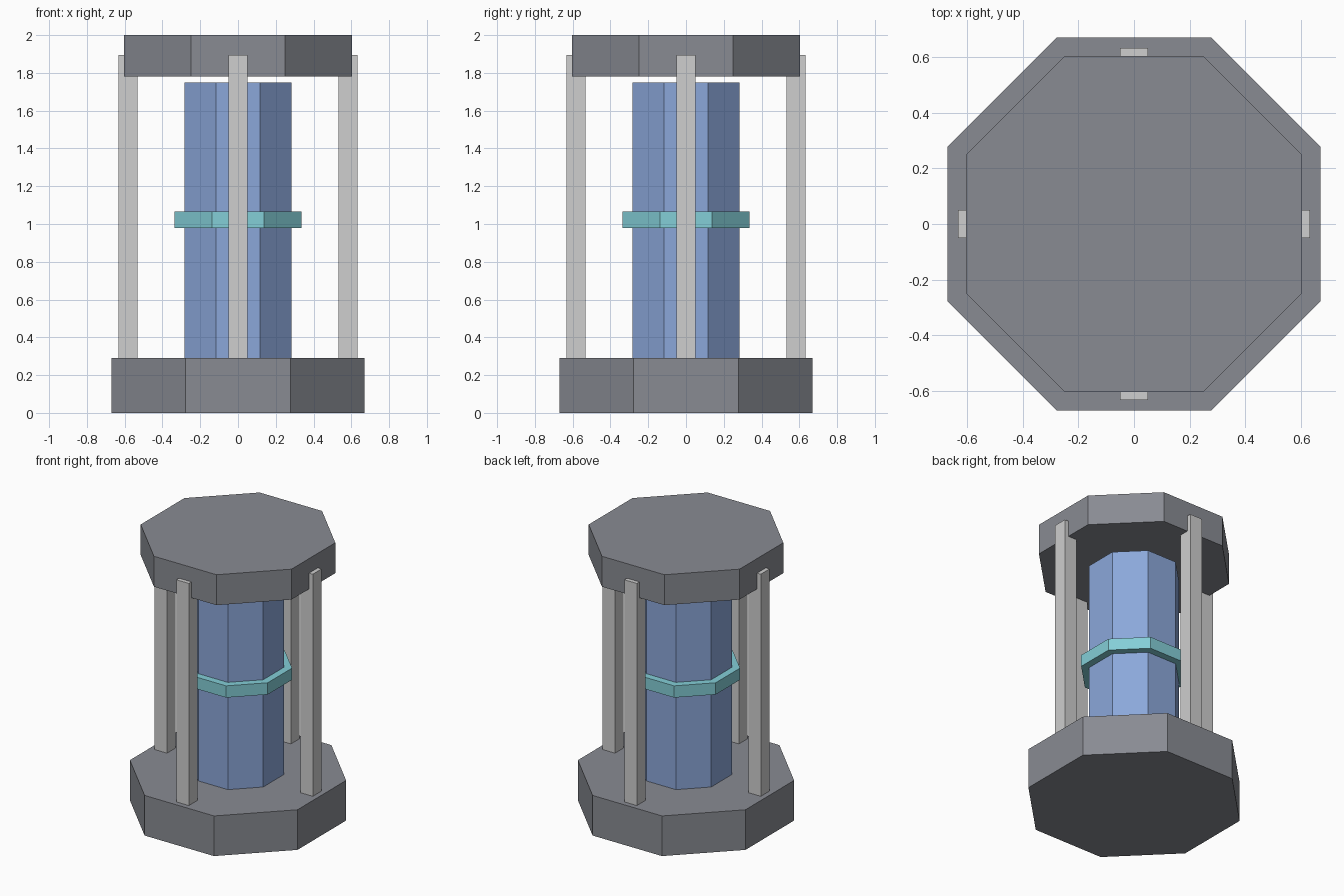
import bpy
import bmesh
from math import pi, cos
from mathutils import Matrix

cube = bpy.data.objects.get("Cube")
if cube:
    bpy.data.objects.remove(cube, do_unlink=True)


def material(name, r, g, b):
    mat = bpy.data.materials.new(name)
    mat.use_nodes = True
    mat.diffuse_color = (r, g, b, 1)
    mat.node_tree.nodes["Principled BSDF"].inputs["Base Color"].default_value = (r, g, b, 1)
    return mat


def add_object(name, bm, mat):
    mesh = bpy.data.meshes.new(name)
    bmesh.ops.recalc_face_normals(bm, faces=bm.faces)
    bm.to_mesh(mesh)
    bm.free()
    mesh.materials.append(mat)
    obj = bpy.data.objects.new(name, mesh)
    bpy.context.collection.objects.link(obj)
    return obj


def octagon(name, apothem, bottom, top, mat):
    """Eight-sided prism with a flat side facing the front."""
    bm = bmesh.new()
    radius = apothem / cos(pi / 8)
    place = Matrix.Translation((0, 0, (bottom + top) / 2)) @ Matrix.Rotation(pi / 8, 4, "Z")
    bmesh.ops.create_cone(bm, cap_ends=True, segments=8, radius1=radius,
                          radius2=radius, depth=top - bottom, matrix=place)
    return add_object(name, bm, mat)


def post(name, angle, distance, width, bottom, top, mat):
    bm = bmesh.new()
    place = (Matrix.Rotation(angle, 4, "Z")
             @ Matrix.Translation((distance, 0, (bottom + top) / 2))
             @ Matrix.Diagonal((width, width, top - bottom, 1)))
    bmesh.ops.create_cube(bm, size=1, matrix=place)
    return add_object(name, bm, mat)


stone = material("slate grey", 0.25, 0.26, 0.29)
metal = material("light grey", 0.62, 0.62, 0.62)
blue = material("soft blue", 0.26, 0.39, 0.70)
teal = material("pale teal", 0.23, 0.62, 0.68)

# Base, cap, core and the band around the core
octagon("base", 0.67, 0, 0.29, stone)
octagon("cap", 0.603, 1.78, 2, stone)
octagon("core", 0.284, 0.28, 1.75, blue)
octagon("core_band", 0.335, 0.98, 1.065, teal)

# Four upright posts, partly sunk into the cap
for i, side in enumerate(("left", "back", "right", "front")):
    post(side + "_post", i * pi / 2, 0.583, 0.1, 0.28, 1.895, metal)
